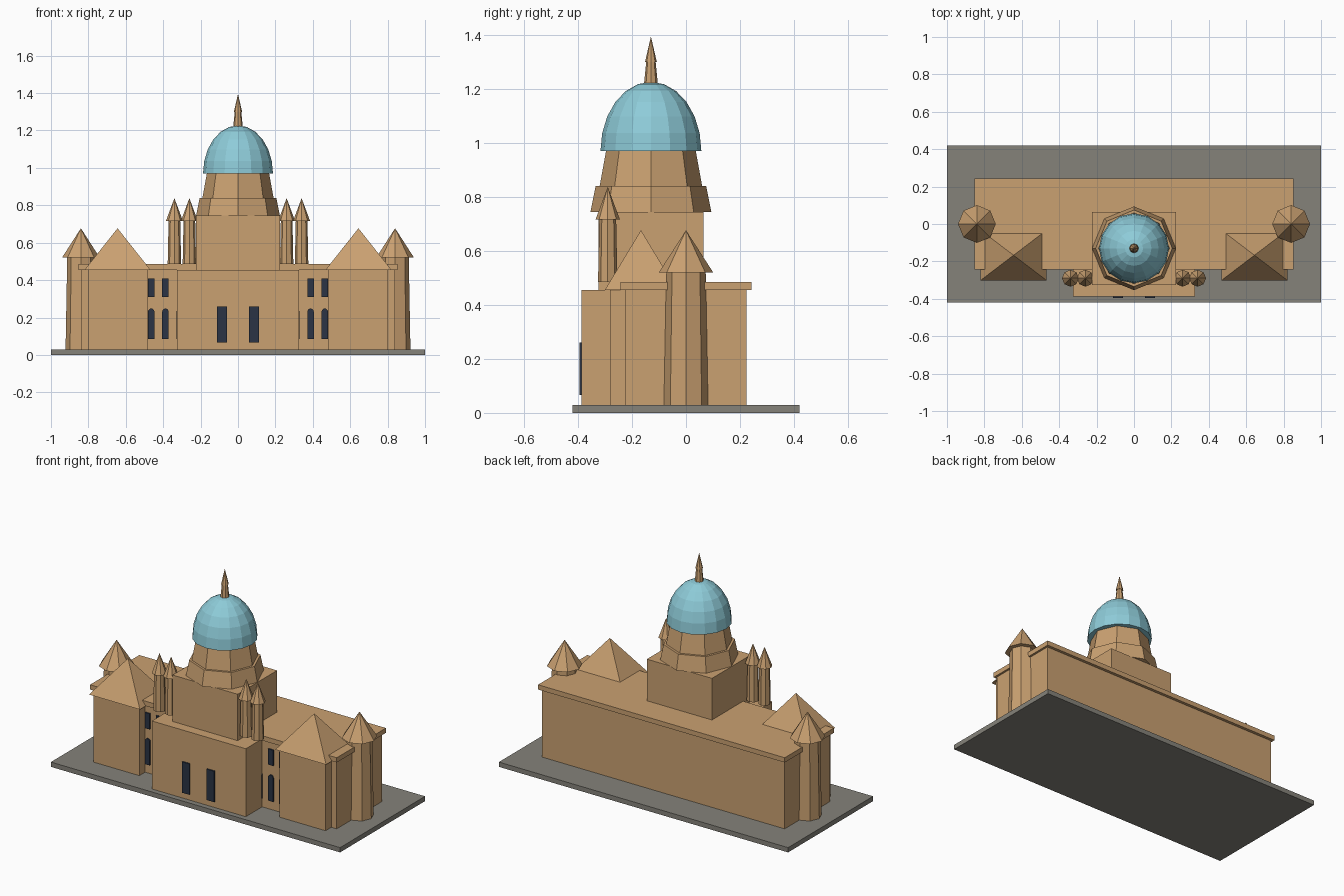
import bpy, bmesh, math
from mathutils import Matrix, Vector

if "Cube" in bpy.data.objects:
    bpy.data.objects.remove(bpy.data.objects["Cube"])


def material(name, rgb):
    m = bpy.data.materials.new(name)
    m.diffuse_color = (*rgb, 1)
    m.use_nodes = True
    m.node_tree.nodes["Principled BSDF"].inputs["Base Color"].default_value = m.diffuse_color
    return m


STONE = material("tan_stone", (0.59, 0.355, 0.165))
DOME = material("pale_blue_dome", (0.27, 0.60, 0.69))
PAVING = material("grey_paving", (0.235, 0.225, 0.195))
GLASS = material("dark_glass", (0.024, 0.034, 0.058))


def finish(name, bm, mat):
    bmesh.ops.recalc_face_normals(bm, faces=bm.faces[:])
    me = bpy.data.meshes.new(name)
    bm.to_mesh(me)
    bm.free()
    me.materials.append(mat)
    ob = bpy.data.objects.new(name, me)
    bpy.context.collection.objects.link(ob)
    return ob


def box(name, x0, x1, y0, y1, z0, z1, mat=STONE):
    bm = bmesh.new()
    bmesh.ops.create_cube(bm, size=1)
    for v in bm.verts:
        v.co = Vector(((x0 + x1) / 2 + v.co.x * (x1 - x0),
                       (y0 + y1) / 2 + v.co.y * (y1 - y0),
                       (z0 + z1) / 2 + v.co.z * (z1 - z0)))
    return finish(name, bm, mat)


def frustum(name, x, y, z0, z1, r0, r1, mat=STONE, sides=8):
    # tapered prism with corners on the axes
    bm = bmesh.new()
    bmesh.ops.create_cone(bm, cap_ends=True, segments=sides, radius1=r0,
                          radius2=r1, depth=z1 - z0,
                          matrix=Matrix.Translation((x, y, (z0 + z1) / 2)))
    bmesh.ops.remove_doubles(bm, verts=bm.verts[:], dist=1e-5)
    return finish(name, bm, mat)


def pyramid(name, x, y, hx, hy, z0, z1):
    bm = bmesh.new()
    base = [bm.verts.new((x + a * hx, y + b * hy, z0))
            for a, b in ((-1, -1), (1, -1), (1, 1), (-1, 1))]
    tip = bm.verts.new((x, y, z1))
    bm.faces.new(base)
    for i in range(4):
        bm.faces.new((base[i], base[(i + 1) % 4], tip))
    return finish(name, bm, STONE)


def window(name, x, w, z0, z1, wall_y, arched=False):
    # thin plate on a front wall, with optional round head
    h = w / 2
    pts = [(x - h, z0), (x + h, z0)]
    if arched:
        pts += [(x + h * math.cos(math.pi * i / 8),
                 z1 - h + h * math.sin(math.pi * i / 8)) for i in range(9)]
    else:
        pts += [(x + h, z1), (x - h, z1)]
    bm = bmesh.new()
    f = bm.faces.new([bm.verts.new((px, wall_y + 0.001, pz)) for px, pz in pts])
    out = bmesh.ops.extrude_face_region(bm, geom=[f])
    for v in out["geom"]:
        if isinstance(v, bmesh.types.BMVert):
            v.co.y -= 0.0095
    return finish(name, bm, GLASS)


# Ground slab, main hall and cornice
box("base_slab", -1, 1, -0.42, 0.42, 0, 0.03, PAVING)
box("main_hall", -0.84, 0.84, -0.225, 0.225, 0.03, 0.455)
box("hall_cornice", -0.853, 0.853, -0.243, 0.243, 0.455, 0.485)

# Entrance block and square dome base
box("entrance_block", -0.325, 0.325, -0.387, -0.2, 0.03, 0.455)
box("dome_podium", -0.225, 0.225, -0.325, 0.065, 0.45, 0.745)

# Drum, dome and spire
CY = -0.13
frustum("lower_drum", 0, CY, 0.745, 0.84, 0.224, 0.205)
frustum("upper_drum", 0, CY, 0.84, 0.972, 0.19, 0.166)
bm = bmesh.new()
bmesh.ops.create_uvsphere(bm, u_segments=16, v_segments=12, radius=1)
bmesh.ops.bisect_plane(bm, geom=bm.verts[:] + bm.edges[:] + bm.faces[:],
                       plane_co=(0, 0, 0), plane_no=(0, 0, 1),
                       dist=1e-4, clear_inner=True)
bmesh.ops.holes_fill(bm, edges=[e for e in bm.edges if e.is_boundary])
bmesh.ops.transform(bm, verts=bm.verts[:],
                    matrix=Matrix.Translation((0, CY, 0.97))
                    @ Matrix.Diagonal((0.187, 0.187, 0.257, 1)))
finish("dome", bm, DOME)
frustum("spire_shaft", 0, CY, 1.215, 1.305, 0.026, 0.017)
frustum("spire_tip", 0, CY, 1.30, 1.395, 0.022, 0)

for s, side in ((-1, "left"), (1, "right")):
    # Corner tower
    frustum(side + "_tower_shaft", s * 0.84, 0, 0.03, 0.525, 0.082, 0.073)
    frustum(side + "_tower_roof", s * 0.84, 0, 0.52, 0.677, 0.101, 0)
    # Projecting pavilion
    xs = sorted((s * 0.803, s * 0.485))
    box(side + "_pavilion", *xs, -0.282, -0.05, 0.03, 0.455)
    pyramid(side + "_pavilion_roof", s * 0.644, -0.167, 0.176, 0.134, 0.455, 0.677)
    # Paired turrets
    for i, x in enumerate((0.26, 0.34)):
        n = f"{side}_turret_{i + 1}"
        frustum(n + "_shaft", s * x, -0.29, 0.485, 0.725, 0.036, 0.031)
        frustum(n + "_roof", s * x, -0.29, 0.717, 0.838, 0.045, 0)
    # Windows
    for i, x in enumerate((0.464, 0.388, 0.311)):
        window(f"{side}_arched_window_{i + 1}", s * x, 0.034, 0.085, 0.248, -0.225, True)
        if i < 2:
            window(f"{side}_upper_window_{i + 1}", s * x, 0.034, 0.31, 0.408, -0.225)
    window(side + "_entrance_window", s * 0.086, 0.052, 0.067, 0.26, -0.387)
